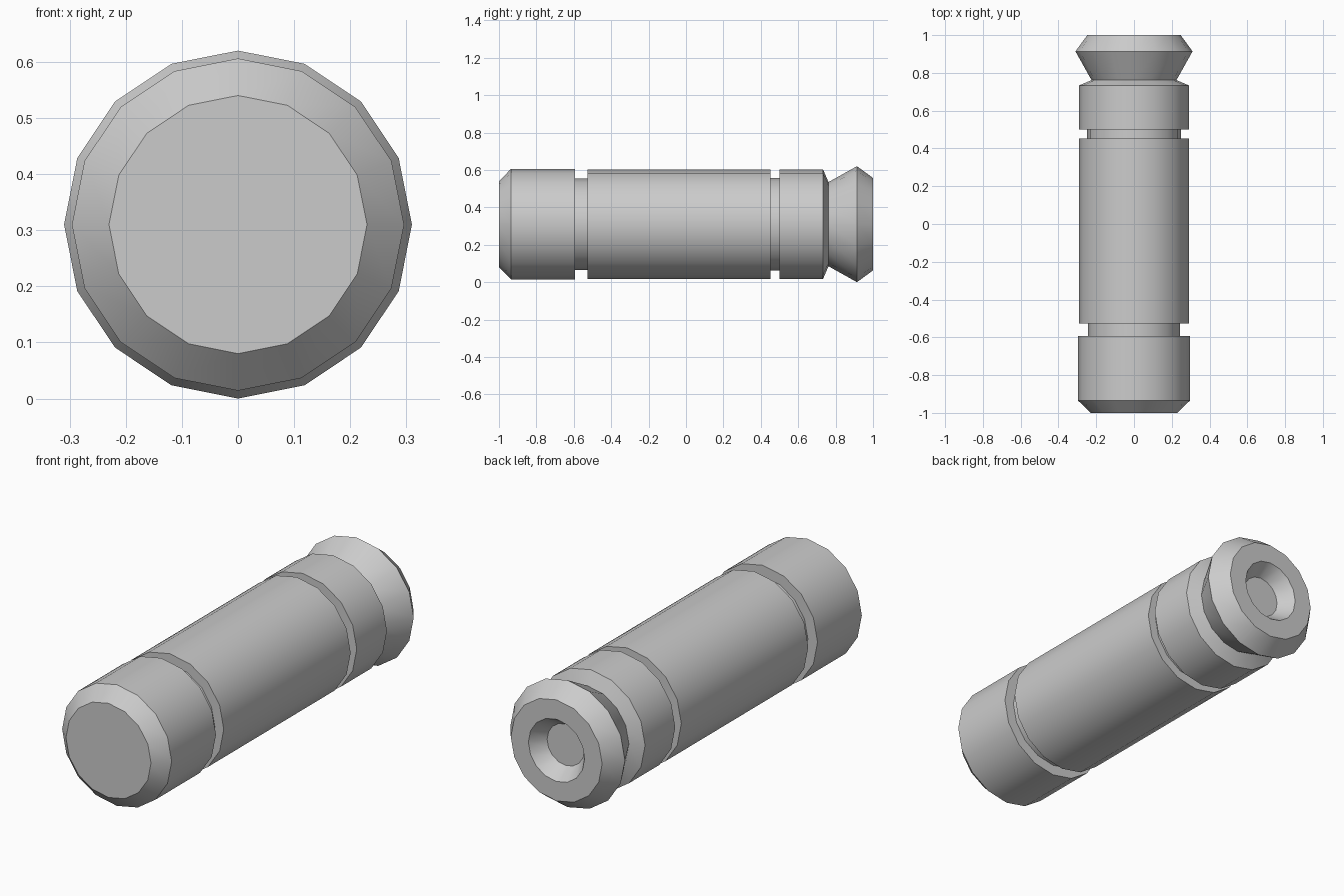
import bpy
import bmesh
from math import pi, sin, cos, radians

SIDES = 16
AXIS_Z = 0.31

cube = bpy.data.objects.get("Cube")
if cube:
    bpy.data.objects.remove(cube, do_unlink=True)

# Single grey finish
GREY = (0.6, 0.6, 0.6, 1.0)
grey = bpy.data.materials.new("plain grey")
grey.use_nodes = True
grey.diffuse_color = GREY
grey.node_tree.nodes["Principled BSDF"].inputs["Base Color"].default_value = GREY


def lathe(name, profile, cap_start=False, cap_end=False):
    """Revolve (y, radius) points around the long axis, front to back."""
    bm = bmesh.new()
    rings = []
    for y, r in profile:
        angles = [2 * pi * k / SIDES for k in range(SIDES)]
        rings.append([bm.verts.new((r * sin(a), y, r * cos(a))) for a in angles])
    for near, far in zip(rings, rings[1:]):
        for k in range(SIDES):
            n = (k + 1) % SIDES
            bm.faces.new((near[k], near[n], far[n], far[k]))
    if cap_start:
        bm.faces.new(rings[0][::-1])
    if cap_end:
        bm.faces.new(rings[-1])
    mesh = bpy.data.meshes.new(name)
    bm.to_mesh(mesh)
    bm.free()
    mesh.materials.append(grey)
    obj = bpy.data.objects.new(name, mesh)
    obj.location.z = AXIS_Z
    bpy.context.collection.objects.link(obj)
    bpy.ops.object.select_all(action="DESELECT")
    obj.select_set(True)
    bpy.context.view_layer.objects.active = obj
    bpy.ops.object.shade_smooth_by_angle(angle=radians(30))
    return obj


# Chamfered front cap
lathe("front_cap", [(-1, 0.23), (-0.935, 0.296), (-0.593, 0.296), (-0.593, 0.244)],
      cap_start=True)

# Recessed grooves between the sections
lathe("front_groove", [(-0.593, 0.244), (-0.527, 0.244)])
lathe("rear_groove", [(0.453, 0.248), (0.5, 0.248)])

# Long middle barrel
lathe("barrel", [(-0.527, 0.244), (-0.527, 0.292), (0.453, 0.292), (0.453, 0.248)])

# Rear collar, chamfered down to the neck
lathe("rear_collar", [(0.5, 0.248), (0.5, 0.292), (0.733, 0.292), (0.762, 0.225)])

# Flared end with a tapered socket
lathe("flared_end", [(0.762, 0.225), (0.914, 0.31), (1, 0.247), (1, 0.152), (0.928, 0.101)],
      cap_end=True)
